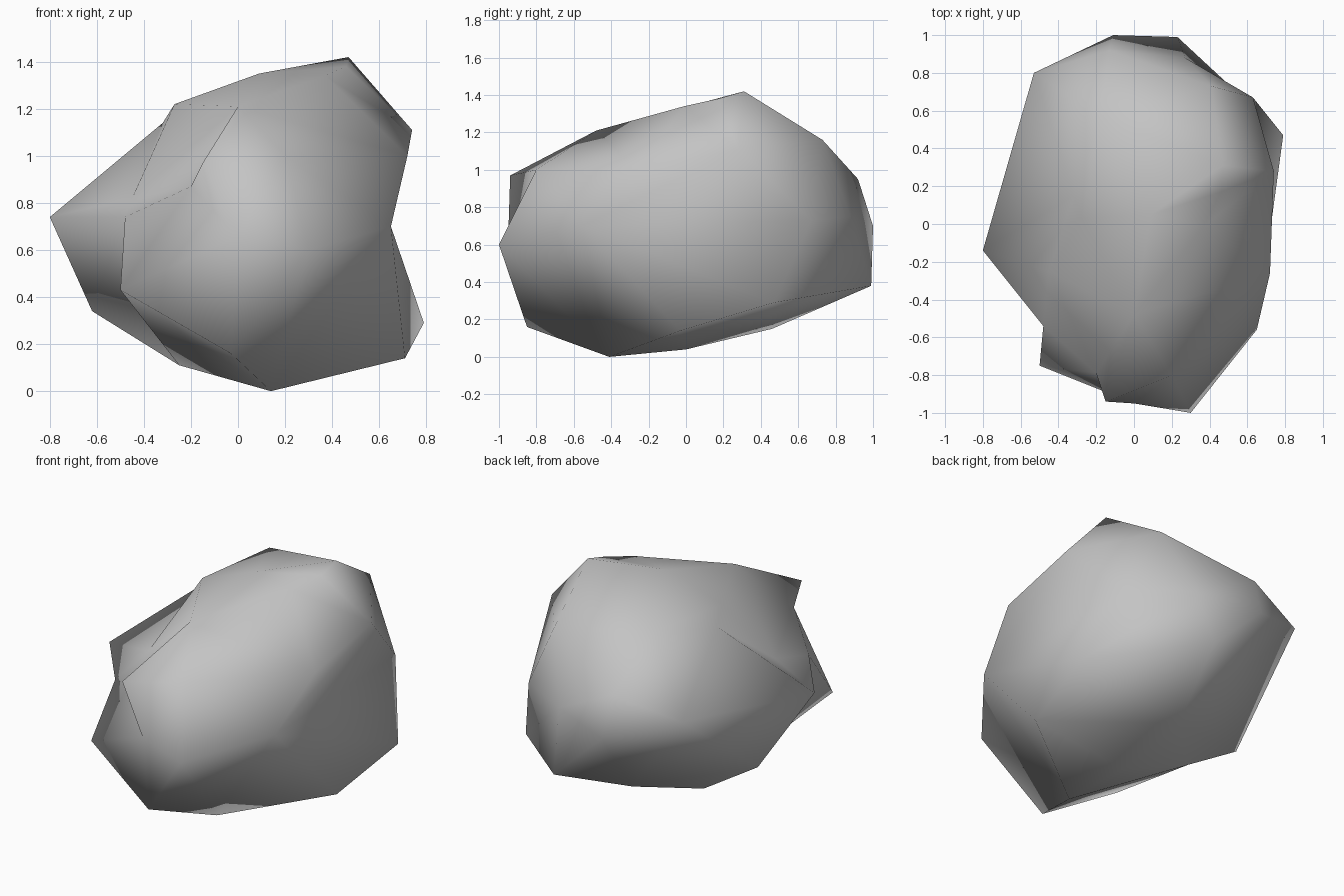
import bpy
import bmesh
from mathutils import Vector

default_cube = bpy.data.objects.get("Cube")
if default_cube:
    bpy.data.objects.remove(default_cube, do_unlink=True)

# Corner points of the boulder, from the underside up to the crown
corners = {
    "base": (.14, -.41, 0), "base_middle": (.08, 0, .04),
    "base_left": (-.25, .18, .11), "base_back": (.05, .46, .15),
    "base_right": (.71, -.03, .14), "base_front": (-.03, -.85, .16),
    "right_spur": (.79, .47, .29), "left_heel": (-.62, .17, .34),
    "back_heel": (.23, .99, .38), "front_spur": (-.5, -.75, .43),
    "nose": (.3, -1, .6), "chin": (0, -.95, .66),
    "back_tip": (-.11, 1, .7), "right_notch": (.65, -.56, .7),
    "right_waist": (.63, .67, .73), "back_waist": (.27, .88, .75),
    "left_tip": (-.8, -.14, .74), "left_notch": (-.48, -.54, .74),
    "back_left": (-.53, .8, .84), "left_fold": (-.45, -.25, .82),
    "brow_under": (-.2, -.79, .87), "brow": (-.15, -.94, .97),
    "back_shoulder": (-.13, .92, .95), "right_shoulder": (.72, -.26, 1),
    "right_peak": (.74, .28, 1.11), "front_shoulder": (.2, -.8, 1),
    "back_slope": (.41, .73, 1.16), "left_ridge": (-.32, .15, 1.14),
    "crown_front": (0, -.48, 1.21), "crown_left": (-.27, .03, 1.22),
    "crown_back": (-.18, .57, 1.23), "crown_middle": (.09, .05, 1.35),
    "crown_right": (.37, -.01, 1.34), "summit_front": (.46, .17, 1.38),
    "summit": (.47, .31, 1.42),
}

# Creases that must run between two corners to form the hollows
creases = [("left_notch", "base_left"), ("right_notch", "right_waist"),
           ("back_waist", "right_spur"), ("front_spur", "chin"),
           ("left_tip", "left_ridge"), ("crown_left", "left_fold"),
           ("nose", "right_notch"), ("brow", "chin")]


def make_material(name, colour):
    material = bpy.data.materials.new(name)
    material.use_nodes = True
    material.diffuse_color = colour
    shader = material.node_tree.nodes["Principled BSDF"]
    shader.inputs["Base Color"].default_value = colour
    shader.inputs["Roughness"].default_value = .9
    return material


def crosses(start, end, edge):
    """Tell whether an edge crosses the arc between two corners."""
    first, second = (vert.co for vert in edge.verts)
    arc = start.co.cross(end.co)
    wall = first.cross(second)
    return (first.dot(arc) * second.dot(arc) < 0
            and start.co.dot(wall) * end.co.dot(wall) < 0)


def add_crease(start, end):
    """Turn the edges in the way until two corners are joined."""
    for attempt in range(8):
        if any(edge.other_vert(start) == end for edge in start.link_edges):
            return
        blocking = [edge for face in start.link_faces for edge in face.edges
                    if start not in edge.verts and crosses(start, end, edge)]
        if not blocking or not bmesh.utils.edge_rotate(blocking[0], True):
            return


def radial_shell(name, centre, material):
    """Skin the corners around a centre, keeping hollows between them."""
    bm = bmesh.new()
    verts = {}
    for label, corner in corners.items():
        direction = (Vector(corner) - centre).normalized()
        verts[label] = bm.verts.new(direction)

    # Connect neighbours on a sphere, crease it, then push corners outwards
    bmesh.ops.convex_hull(bm, input=list(bm.verts))
    for start, end in creases:
        add_crease(verts[start], verts[end])
    bmesh.ops.recalc_face_normals(bm, faces=list(bm.faces))
    for label, vert in verts.items():
        vert.co = corners[label]
    for face in bm.faces:
        face.smooth = True

    mesh = bpy.data.meshes.new(name)
    bm.to_mesh(mesh)
    bm.free()
    mesh.materials.append(material)
    boulder = bpy.data.objects.new(name, mesh)
    bpy.context.collection.objects.link(boulder)


# One smooth-shaded faceted boulder
stone_grey = make_material("stone_grey", (.55, .55, .55, 1))
radial_shell("boulder", Vector((0, 0, .7)), stone_grey)
